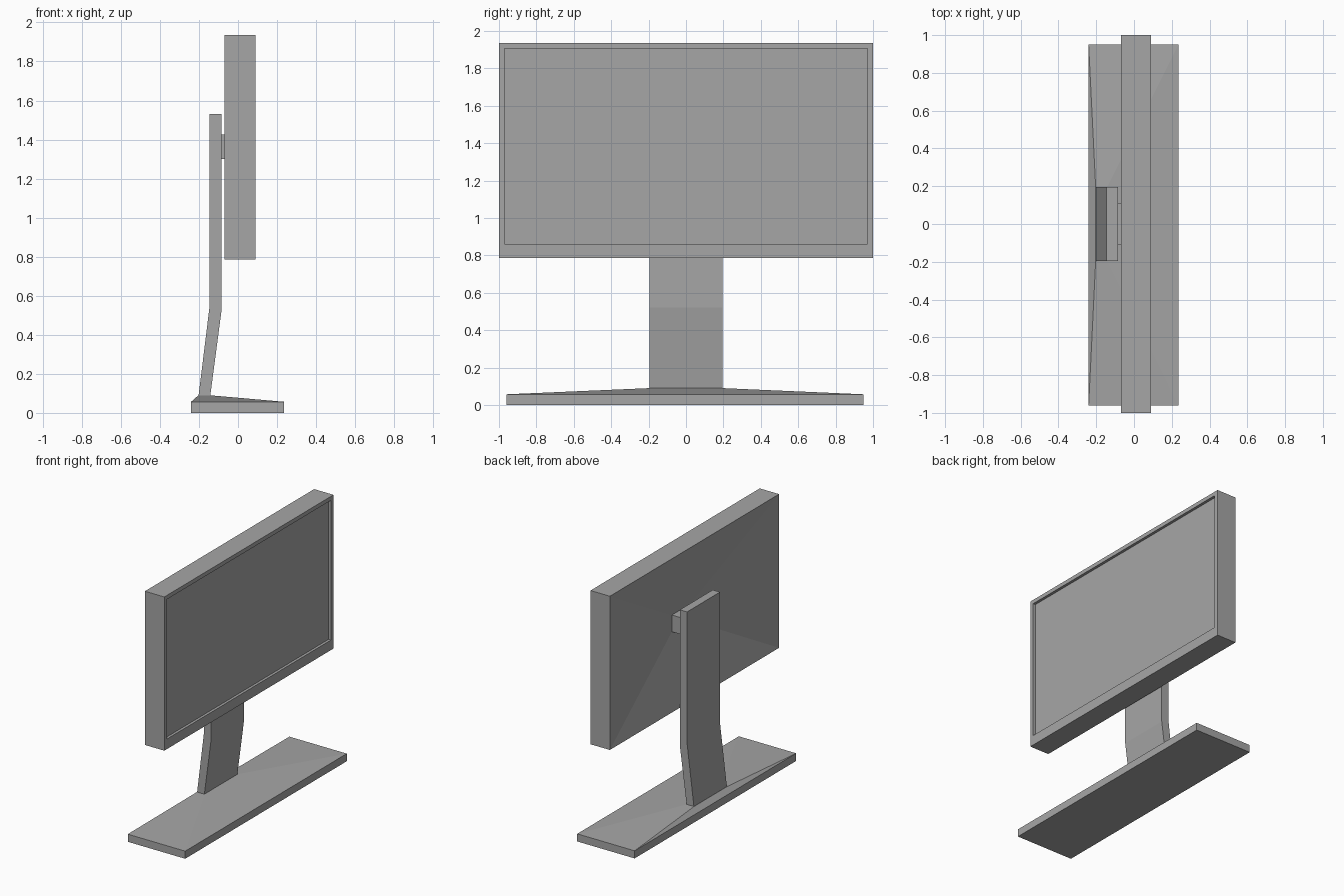
import bpy
import bmesh

default = bpy.data.objects.get("Cube")
if default:
    bpy.data.objects.remove(default, do_unlink=True)

GREY = (0.38, 0.38, 0.38, 1)
grey = bpy.data.materials.new("grey_plastic")
grey.use_nodes = True
grey.diffuse_color = GREY
grey.node_tree.nodes["Principled BSDF"].inputs["Base Color"].default_value = GREY


def loft(name, rings):
    """Bridge equal-sized rings of points in order and cap both ends."""
    bm = bmesh.new()
    loops = [[bm.verts.new(p) for p in ring] for ring in rings]
    for a, b in zip(loops, loops[1:]):
        for i in range(len(a)):
            j = (i + 1) % len(a)
            bm.faces.new((a[i], a[j], b[j], b[i]))
    bm.faces.new(loops[0][::-1])
    bm.faces.new(loops[-1])
    bmesh.ops.recalc_face_normals(bm, faces=bm.faces)
    mesh = bpy.data.meshes.new(name)
    bm.to_mesh(mesh)
    bm.free()
    mesh.materials.append(grey)
    obj = bpy.data.objects.new(name, mesh)
    bpy.context.collection.objects.link(obj)
    return obj


def upright(x, half_width, z0, z1):
    """Rectangle facing along x."""
    w = half_width
    return [(x, -w, z0), (x, w, z0), (x, w, z1), (x, -w, z1)]


def level(z, x0, x1, y0, y1):
    """Rectangle facing along z."""
    return [(x0, y0, z), (x1, y0, z), (x1, y1, z), (x0, y1, z)]


# Panel: hollowed back, square sides, bezel and sunken screen
hub = (0.11, 1.30, 1.425)
outer = (1.0, 0.785, 1.935)
screen = (0.97, 0.86, 1.905)
loft("panel", [
    upright(0.04, *hub),
    upright(-0.07, *outer),
    upright(0.09, *outer),
    upright(0.09, *screen),
    upright(0.07, *screen),
])

# Mount between the hollow back and the stand
loft("mount", [upright(-0.09, *hub), upright(0.045, *hub)])

# Stand arm: bent side profile swept across the width
profile = [(-0.203, 0.08), (-0.143, 0.08), (-0.085, 0.52),
           (-0.085, 1.53), (-0.145, 1.53), (-0.145, 0.55)]
loft("stand_arm", [[(x, y, z) for x, z in profile] for y in (-0.195, 0.195)])

# Base: slab whose top rises gently to the foot of the arm
slab = (-0.24, 0.235, -0.96, 0.95)
foot = (-0.203, -0.142, -0.195, 0.195)
loft("base", [level(0, *slab), level(0.057, *slab), level(0.09, *foot)])
